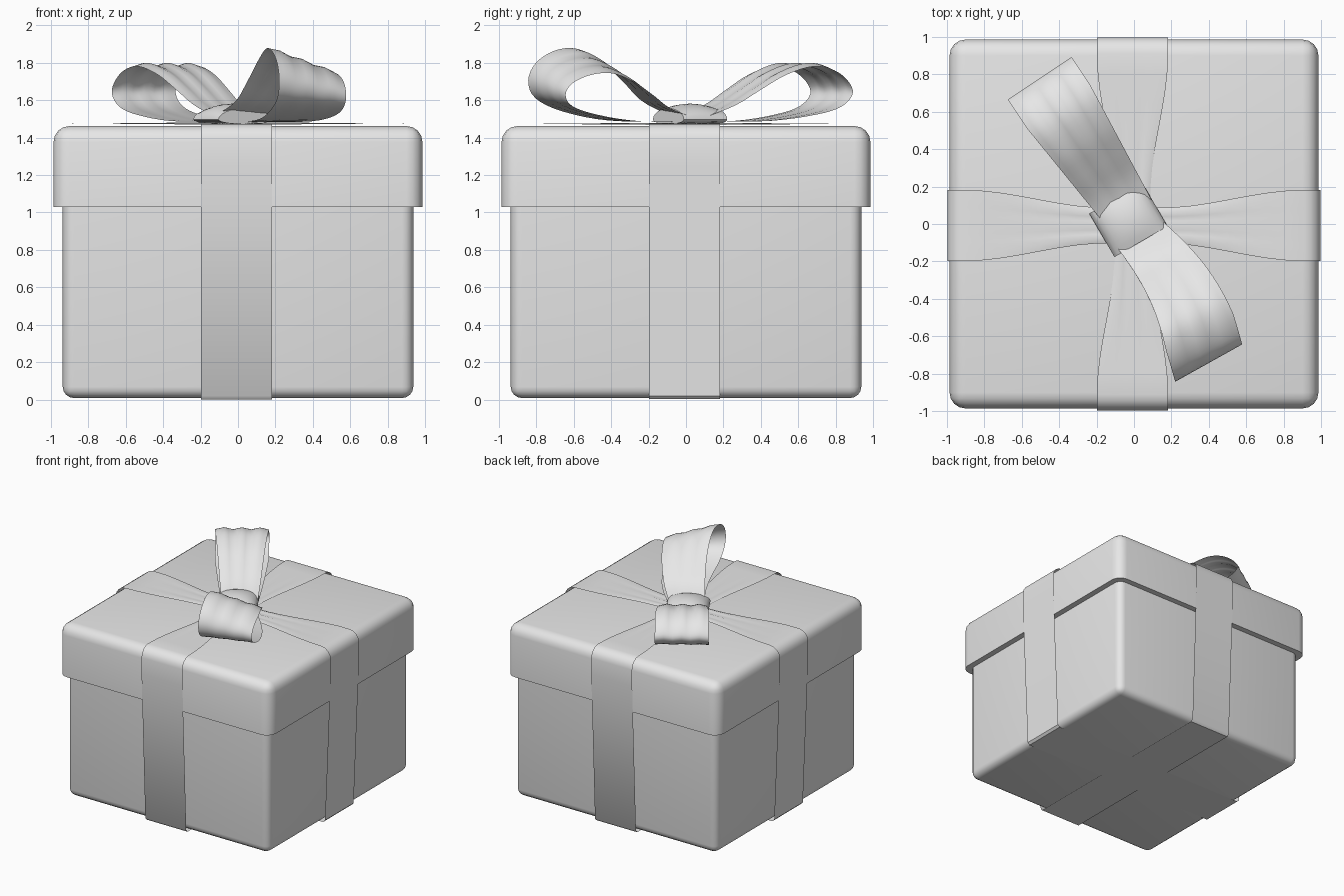
import bpy, bmesh, math
from mathutils import Vector

cube = bpy.data.objects.get("Cube")
if cube:
    bpy.data.objects.remove(cube, do_unlink=True)

grey = bpy.data.materials.new("light_grey")
grey.use_nodes = True
grey.diffuse_color = (0.8, 0.8, 0.8, 1)
grey.node_tree.nodes["Principled BSDF"].inputs["Base Color"].default_value = (0.8, 0.8, 0.8, 1)


def finish(name, bm, angle):
    mesh = bpy.data.meshes.new(name)
    bmesh.ops.recalc_face_normals(bm, faces=bm.faces)
    bm.to_mesh(mesh)
    bm.free()
    mesh.materials.append(grey)
    obj = bpy.data.objects.new(name, mesh)
    bpy.context.collection.objects.link(obj)
    bpy.ops.object.select_all(action='DESELECT')
    obj.select_set(True)
    bpy.context.view_layer.objects.active = obj
    bpy.ops.object.shade_smooth_by_angle(angle=math.radians(angle))
    return obj


def rounded_box(name, half, z0, z1, radius, sharp_z):
    """Box with rounded edges, except those lying at height sharp_z."""
    bm = bmesh.new()
    bmesh.ops.create_cube(bm, size=1)
    for v in bm.verts:
        v.co = (v.co.x * 2 * half, v.co.y * 2 * half, z0 if v.co.z < 0 else z1)
    edges = [e for e in bm.edges if any(abs(v.co.z - sharp_z) > 0.001 for v in e.verts)]
    bmesh.ops.bevel(bm, geom=edges, offset=radius, segments=4, profile=0.5, affect='EDGES')
    return finish(name, bm, 40)


def surface(name, rows, close_rows=False, caps=False, angle=50):
    """Skin a list of equally long rows of points."""
    bm = bmesh.new()
    grid = [[bm.verts.new(p) for p in row] for row in rows]
    pairs = list(zip(grid, grid[1:]))
    if close_rows:
        pairs.append((grid[-1], grid[0]))
    for a, b in pairs:
        for i in range(len(a) - 1):
            bm.faces.new((a[i], a[i + 1], b[i + 1], b[i]))
    if caps:
        bm.faces.new([row[0] for row in grid])
        bm.faces.new([row[-1] for row in grid])
    return finish(name, bm, angle)


def smooth_path(points, steps):
    """Catmull-Rom curve through the points."""
    pts = [Vector(p) for p in points]
    pts = [2 * pts[0] - pts[1]] + pts + [2 * pts[-1] - pts[-2]]
    out = []
    for a, b, c, d in zip(pts, pts[1:], pts[2:], pts[3:]):
        for k in range(steps):
            t = k / steps
            out.append(0.5 * (2 * b + (c - a) * t + (2 * a - 5 * b + 4 * c - d) * t * t
                              + (3 * b - a - 3 * c + d) * t ** 3))
    return out + [pts[-2]]


# Box and lid
rounded_box("box_base", 0.937, 0.008, 1.1, 0.06, 1.1)
rounded_box("lid", 0.986, 1.03, 1.462, 0.085, 1.03)

# Ribbons wrapped round the box, gathered under the knot
across = [i / 4 - 1 for i in range(9)]


def wrapped_ribbon(name, along_x, lift):
    half_path = [(0.0, lift), (0.93, lift), (0.948, 0.02), (0.998, 1.25)]
    for k in range(5):
        a = math.radians(22.5 * k)
        half_path.append((0.912 + 0.086 * math.cos(a), 1.388 + 0.086 * math.sin(a)))
    half_path += [(r, 1.474 + lift) for r in (0.8, 0.7, 0.6, 0.5, 0.4, 0.3, 0.2, 0.1, 0.0)]
    path = half_path + [(-r, z) for r, z in half_path[-2:0:-1]]
    rows = []
    for r, z in path:
        pinch = 0.0
        if z > 1.47:
            t = min(1, max(0, (0.9 - abs(r)) / 0.75))
            pinch = t * t * (3 - 2 * t)
        row = []
        for u in across:
            w = u * (0.19 - 0.095 * pinch) - 0.008
            h = z + 0.005 * pinch * math.cos(3 * math.pi * u)
            row.append((r, w, h) if along_x else (w, r, h))
        rows.append(row)
    return surface(name, rows, close_rows=True, angle=40)


wrapped_ribbon("ribbon_front_back", False, 0.0)
wrapped_ribbon("ribbon_left_right", True, 0.002)


# Bow loops
def bow_loop(name, start, tip, profile, bow, tilt, ripple):
    start, tip = Vector(start), Vector(tip)
    axis = (tip - start).normalized()
    side = Vector((-axis.y, axis.x))
    reach = max(s for s, z in profile)
    rows = []
    for p in smooth_path(profile, 4):
        s, z = p
        t = min(1, max(0, s / reach))
        width = 0.135 + 0.07 * min(1, t * 1.25)
        rise = max(0, (z - 1.48) / 0.33)
        row = []
        for i in range(13):
            u = i / 6 - 1
            c = start + axis * s + side * (u * width + bow * math.sin(math.pi * t))
            h = z + tilt * u * rise + ripple * rise * math.cos(3 * math.pi * u)
            row.append((c.x, c.y, h))
        rows.append(row)
    return surface(name, rows, angle=60)


bow_loop("bow_loop_back", (0.0, 0.02), (-0.505, 0.78),
         [(0.02, 1.485), (0.4, 1.49), (0.68, 1.525), (0.84, 1.57), (0.91, 1.64), (0.88, 1.71),
          (0.79, 1.77), (0.66, 1.79), (0.5, 1.745), (0.35, 1.665), (0.2, 1.58), (0.04, 1.52)],
         0.0, 0.0, 0.01)
bow_loop("bow_loop_front", (-0.01, -0.01), (0.4, -0.745),
         [(0.02, 1.485), (0.4, 1.49), (0.65, 1.53), (0.8, 1.59), (0.84, 1.67), (0.8, 1.75),
          (0.7, 1.805), (0.58, 1.815), (0.45, 1.76), (0.32, 1.67), (0.2, 1.58), (0.04, 1.52)],
         0.065, -0.065, 0.005)

# Knot band across the middle of the bow
center = Vector((-0.03, 0.022))
wide, deep = Vector((0.86, 0.5)), Vector((0.5, -0.86))
rows = []
for k in range(24):
    a = 2 * math.pi * k / 24
    row = []
    for i in range(9):
        t = i / 4 - 1
        bulge = 1 - 0.3 * t * t
        c = center + wide * (0.165 * math.cos(a)) + deep * (0.135 * t)
        height = 0.085 * bulge if math.sin(a) > 0 else 0.025
        row.append((c.x, c.y, 1.497 + height * math.sin(a)))
    rows.append(row)
surface("bow_knot", rows, close_rows=True, caps=True, angle=50)
